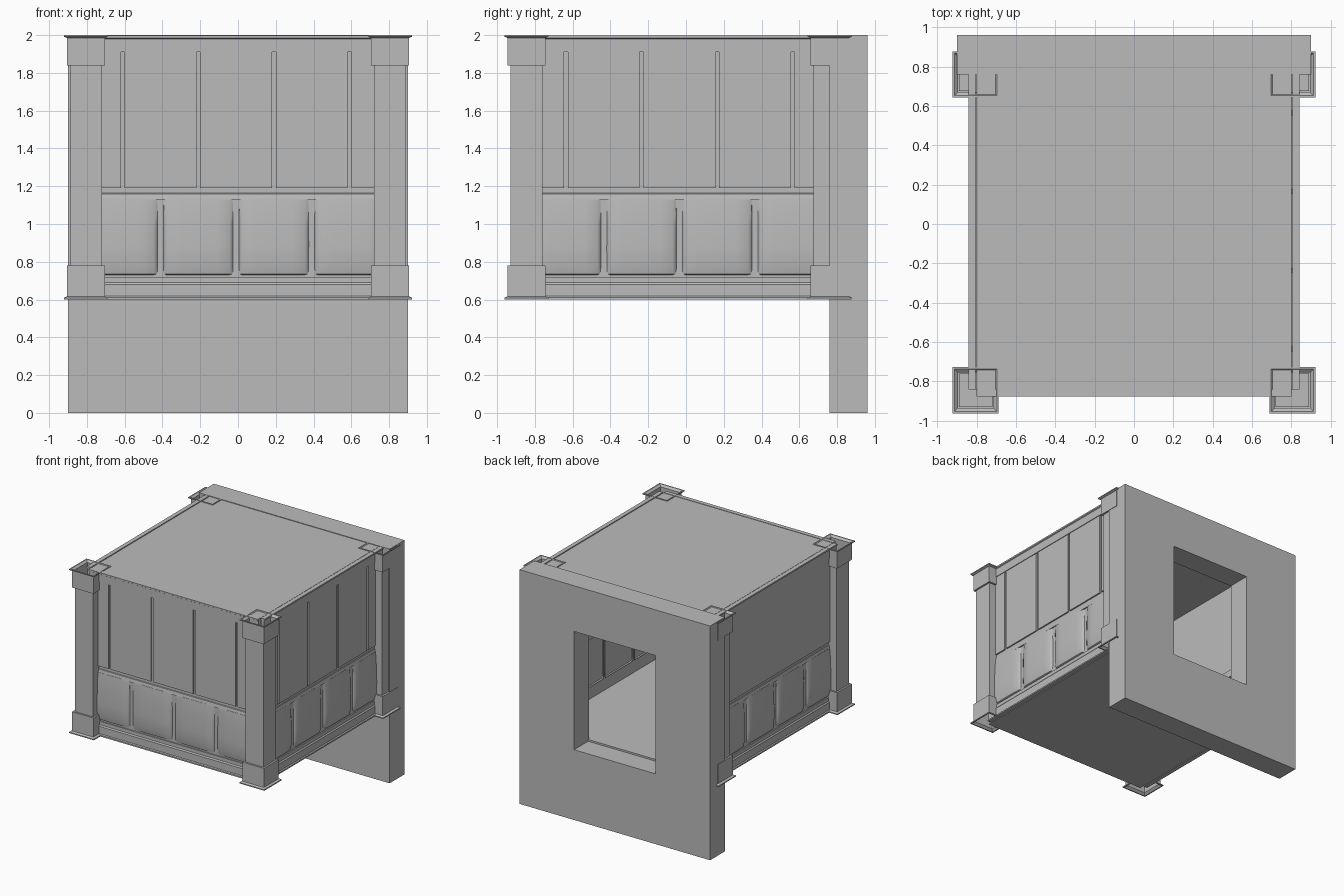
import bpy, bmesh
from mathutils import Matrix
from math import radians

if "Cube" in bpy.data.objects:
    bpy.data.objects.remove(bpy.data.objects["Cube"])

GREY = (0.5, 0.5, 0.5, 1)
grey = bpy.data.materials.new("plain grey")
grey.use_nodes = True
grey.diffuse_color = GREY
grey.node_tree.nodes["Principled BSDF"].inputs["Base Color"].default_value = GREY


def finish(name, bm, matrix=Matrix(), smooth=False):
    bmesh.ops.recalc_face_normals(bm, faces=bm.faces)
    mesh = bpy.data.meshes.new(name)
    bm.to_mesh(mesh)
    bm.free()
    mesh.materials.append(grey)
    obj = bpy.data.objects.new(name, mesh)
    bpy.context.collection.objects.link(obj)
    obj.matrix_world = matrix
    if smooth:
        bpy.ops.object.select_all(action='DESELECT')
        obj.select_set(True)
        bpy.context.view_layer.objects.active = obj
        bpy.ops.object.shade_smooth_by_angle(angle=radians(40))
    return obj


def box(name, lo, hi, matrix=Matrix()):
    bm = bmesh.new()
    bmesh.ops.create_cube(bm, size=1)
    for v in bm.verts:
        v.co = [a + (c + 0.5) * (b - a) for a, b, c in zip(lo, hi, v.co)]
    return finish(name, bm, matrix)


def loft(name, rings, matrix=Matrix(), closed=True, caps=True, smooth=False):
    """Skin a list of point rings that share one vertex count."""
    bm = bmesh.new()
    rows = [[bm.verts.new(p) for p in ring] for ring in rings]
    n = len(rows[0])
    for a, b in zip(rows, rows[1:]):
        for i in range(n if closed else n - 1):
            j = (i + 1) % n
            bm.faces.new((a[i], a[j], b[j], b[i]))
    if caps:
        bm.faces.new(rows[0])
        bm.faces.new(rows[-1])
    return finish(name, bm, matrix, smooth)


def rail(name, profile, u0, u1, matrix):
    """Sweep an (outward, height) profile along the wall."""
    loft(name, [[(u, -d, z) for d, z in profile] for u in (u0, u1)], matrix)


# Back wall with a window opening
wall = box("back_wall", (-0.9, 0.76, 0), (0.9, 0.96, 2))
cutter = box("window_cutter", (-0.385, 0.5, 0.6), (0.385, 1.2, 1.61))
cut = wall.modifiers.new("window", 'BOOLEAN')
cut.operation, cut.solver, cut.object = 'DIFFERENCE', 'EXACT', cutter
bpy.context.view_layer.objects.active = wall
bpy.ops.object.modifier_apply(modifier=cut.name)
bpy.data.objects.remove(cutter)

# Roof and floor slabs
box("roof", (-0.8, -0.84, 1.975), (0.8, 0.77, 1.995))
box("floor", (-0.8, -0.84, 0.6), (0.8, 0.77, 0.615))

# Wall sections share one layout: u runs along the wall, -y is outward
BOTTOM = [(0, 0.6), (0.036, 0.6), (0.036, 0.612), (0.028, 0.618),
          (0.028, 0.68), (0.02, 0.69), (0.02, 0.72), (0, 0.72)]
TOP = [(0, 1.91), (0.028, 1.91), (0.028, 1.98), (0.036, 1.985), (0.036, 1.998), (0, 1.998)]
LEDGE = [(-0.02, 1.13), (0.02, 1.13), (0.014, 1.16), (-0.02, 1.19)]
CUSHION = [(-0.01, 0.72), (0.02, 0.735), (0.031, 0.78), (0.033, 0.88),
           (0.03, 1.0), (0.025, 1.09), (0.02, 1.135), (-0.01, 1.15)]


def build_wall(side, matrix, u0, u1, centres):
    rail(side + "_bottom_rail", BOTTOM, u0, u1, matrix)
    rail(side + "_top_rail", TOP, u0, u1, matrix)
    rail(side + "_ledge", LEDGE, u0, u1, matrix)
    box(side + "_backing", (u0, -0.01, 0.7), (u1, 0, 1.95), matrix)

    # Upper boards, parted by narrow grooves
    edges = [u0] + [c + s * 0.01 for c in centres for s in (-1, 1)] + [u1]
    for a, b in zip(edges[::2], edges[1::2]):
        box(side + "_board", (a, -0.022, 1.19), (b, 0.006, 1.92), matrix)

    # Rounded lower cushions
    for c in centres:
        sections = []
        for offset, fullness in ((-0.19, 0), (-0.183, 0.6), (-0.165, 0.9), (-0.1, 1),
                                 (0.1, 1), (0.165, 0.9), (0.183, 0.6), (0.19, 0)):
            sections.append([(c + offset, -(-0.01 + (d + 0.01) * fullness), z) for d, z in CUSHION])
        loft(side + "_cushion", sections, matrix, closed=False, caps=False, smooth=True)


front = Matrix.Translation((0, -0.84, 0))
build_wall("front", front, -0.8, 0.8, [-0.61, -0.21, 0.19, 0.59])
side_centres = [-0.635, -0.235, 0.165, 0.565]
right = Matrix.Translation((0.806, 0, 0)) @ Matrix.Rotation(radians(90), 4, 'Z')
build_wall("left", right, -0.84, 0.76, side_centres)
left = Matrix.Translation((-0.806, 0, 0)) @ Matrix.Rotation(radians(-90), 4, 'Z')
build_wall("right", left, -0.76, 0.84, [-c for c in side_centres])


# Corner posts with hollow, flared collars at both ends
def square(half, z):
    return [(half * a, half * b, z) for a, b in ((-1, -1), (1, -1), (1, 1), (-1, 1))]


COLLAR = [(0.085, 0), (0.1, 0), (0.1, 0.145), (0.117, 0.152), (0.117, 0.16),
          (0.108, 0.16), (0.09, 0.145), (0.09, 0.02)]
for y, end in ((-0.845, "front"), (0.76, "back")):
    for x, hand in ((-0.805, "right"), (0.805, "left")):
        place = Matrix.Translation((x, y, 0))
        name = end + "_" + hand
        loft(name + "_post", [square(0.085, z) for z in (0.76, 1.86)], place)
        loft(name + "_top_collar", [square(h, 1.84 + z) for h, z in COLLAR], place, caps=False)
        loft(name + "_bottom_collar", [square(h, 0.78 - z * 1.125) for h, z in COLLAR],
             place, caps=False)
